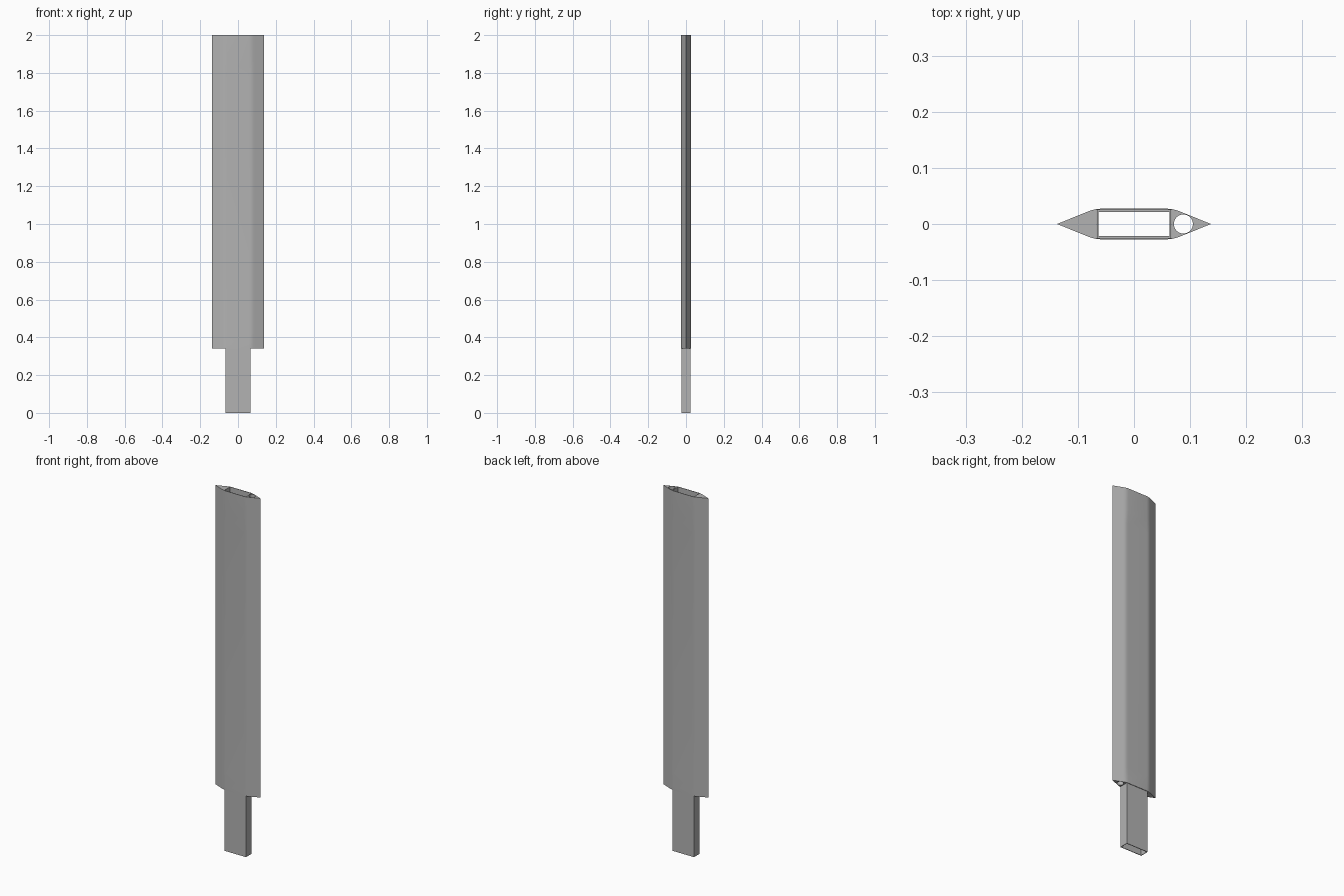
import bpy, bmesh, math
from mathutils import Vector

if "Cube" in bpy.data.objects:
    bpy.data.objects.remove(bpy.data.objects["Cube"])

grey = bpy.data.materials.new("mid_grey")
grey.diffuse_color = (0.45, 0.45, 0.45, 1)
grey.use_nodes = True
grey.node_tree.nodes["Principled BSDF"].inputs["Base Color"].default_value = grey.diffuse_color


def rect(hx, hy):
    return [(-hx, -hy), (hx, -hy), (hx, hy), (-hx, hy)]


def loft(bm, sections):
    """Join closed (profile, z) sections with quads, return first and last rings."""
    rings = [[bm.verts.new((x, y, z)) for x, y in prof] for prof, z in sections]
    for a, b in zip(rings, rings[1:]):
        for i in range(len(a)):
            j = (i + 1) % len(a)
            bm.faces.new((a[i], a[j], b[j], b[i]))
    return rings[0], rings[-1]


def build(name, skins):
    """Solid made of an outer skin and hole skins, closed by flat pierced ends."""
    bm = bmesh.new()
    ends = [loft(bm, s) for s in skins]
    for k, nz in ((0, -1), (1, 1)):
        edges = []
        for e in ends:
            ring = e[k]
            edges += [bm.edges.get((ring[i - 1], ring[i])) for i in range(len(ring))]
        bmesh.ops.triangle_fill(bm, edges=edges, use_beauty=True, use_dissolve=False,
                                normal=Vector((0, 0, nz)))
    bmesh.ops.recalc_face_normals(bm, faces=bm.faces)
    me = bpy.data.meshes.new(name)
    bm.to_mesh(me)
    bm.free()
    ob = bpy.data.objects.new(name, me)
    bpy.context.collection.objects.link(ob)
    me.materials.append(grey)
    bpy.ops.object.select_all(action='DESELECT')
    ob.select_set(True)
    bpy.context.view_layer.objects.active = ob
    bpy.ops.object.shade_smooth_by_angle(angle=math.radians(30))
    return ob


# Lens-shaped blade profile, one quarter mirrored both ways
quarter = [(0.137, 0), (0.11, 0.011), (0.092, 0.0183), (0.084, 0.0215),
           (0.076, 0.0245), (0.067, 0.0267), (0.057, 0.0275)]
half = quarter + [(-x, y) for x, y in reversed(quarter)]
lens = half + [(-x, -y) for x, y in half[1:-1]]


def blade_section(z, limit):
    return [(x, max(-limit, min(limit, y))) for x, y in lens], z


BOTTOM, TOP = 0.34, 2.0
levels = [(BOTTOM, 0.0275), (0.36, 0.0275), (0.43, 0.0255),
          (1.80, 0.0255), (1.87, 0.0275), (TOP, 0.0275)]
outer = [blade_section(z, t) for z, t in levels]

# Rectangular socket and round cable channel through the blade
socket = [(rect(0.0665, 0.0248), z) for z in (BOTTOM, TOP)]
circle = [(0.088 + 0.017 * math.cos(i * math.tau / 32),
           0.017 * math.sin(i * math.tau / 32)) for i in range(32)]
channel = [(circle, z) for z in (BOTTOM, TOP)]
build("blade_shell", [outer, socket, channel])

# Hollow spar sliding in the socket, protruding below
build("spar_tube", [[(rect(0.0663, 0.0246), z) for z in (0, 1.66)],
                    [(rect(0.0635, 0.0212), z) for z in (0, 1.66)]])
